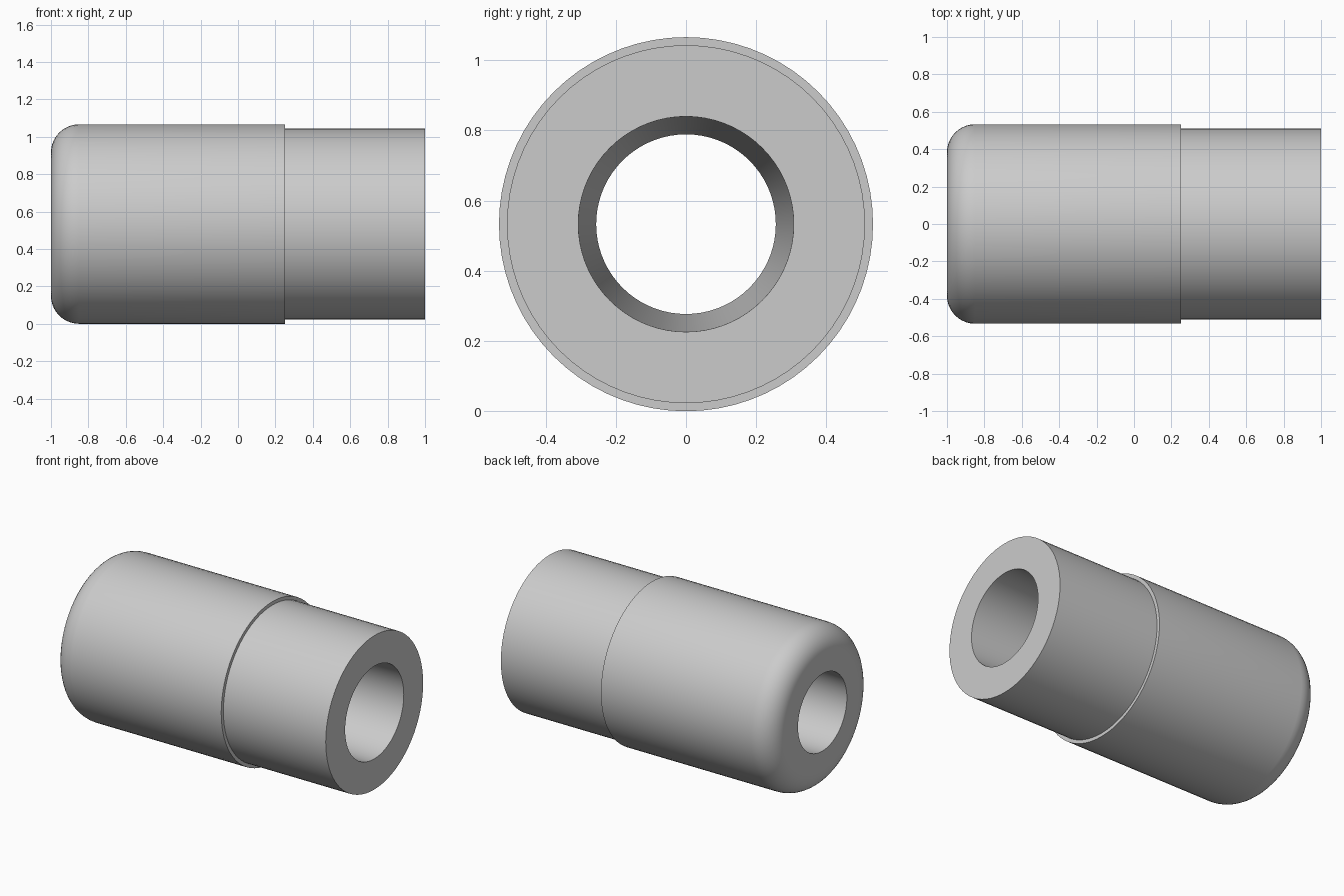
import bpy
import bmesh
from math import cos, sin, pi, radians
from mathutils import Matrix, Vector

cube = bpy.data.objects.get("Cube")
if cube:
    bpy.data.objects.remove(cube, do_unlink=True)

SEGMENTS = 72
BODY_R, NECK_R = 0.533, 0.51
FILLET = 0.15

# Plain grey material
grey = bpy.data.materials.new("plain grey")
grey.use_nodes = True
colour = (0.6, 0.6, 0.6, 1)
grey.diffuse_color = colour
grey.node_tree.nodes["Principled BSDF"].inputs["Base Color"].default_value = colour

# Closed half section as (x, radius): rounded end, body, neck, tapered bore
rounded_end = [(-1 + FILLET * (1 - sin(a)), BODY_R - FILLET * (1 - cos(a)))
               for a in (pi / 2 * (1 - i / 10) for i in range(11))]
profile = rounded_end + [(0.25, BODY_R), (0.25, NECK_R), (1, NECK_R),
                         (1, 0.307), (-1, 0.256)]

# Revolve the section around the x axis
bm = bmesh.new()
rings = []
for s in range(SEGMENTS):
    turn = Matrix.Rotation(2 * pi * s / SEGMENTS, 3, 'X')
    rings.append([bm.verts.new(turn @ Vector((x, 0, r))) for x, r in profile])
for s, ring in enumerate(rings):
    following = rings[(s + 1) % SEGMENTS]
    for i in range(len(profile)):
        j = (i + 1) % len(profile)
        bm.faces.new((ring[i], ring[j], following[j], following[i]))
bmesh.ops.translate(bm, verts=bm.verts, vec=(0, 0, BODY_R))
bmesh.ops.recalc_face_normals(bm, faces=bm.faces)

mesh = bpy.data.meshes.new("stepped_sleeve")
bm.to_mesh(mesh)
bm.free()
mesh.materials.append(grey)
sleeve = bpy.data.objects.new("stepped_sleeve", mesh)
bpy.context.collection.objects.link(sleeve)

# Smooth walls with crisp rims
bpy.ops.object.select_all(action='DESELECT')
sleeve.select_set(True)
bpy.context.view_layer.objects.active = sleeve
bpy.ops.object.shade_smooth_by_angle(angle=radians(30))
